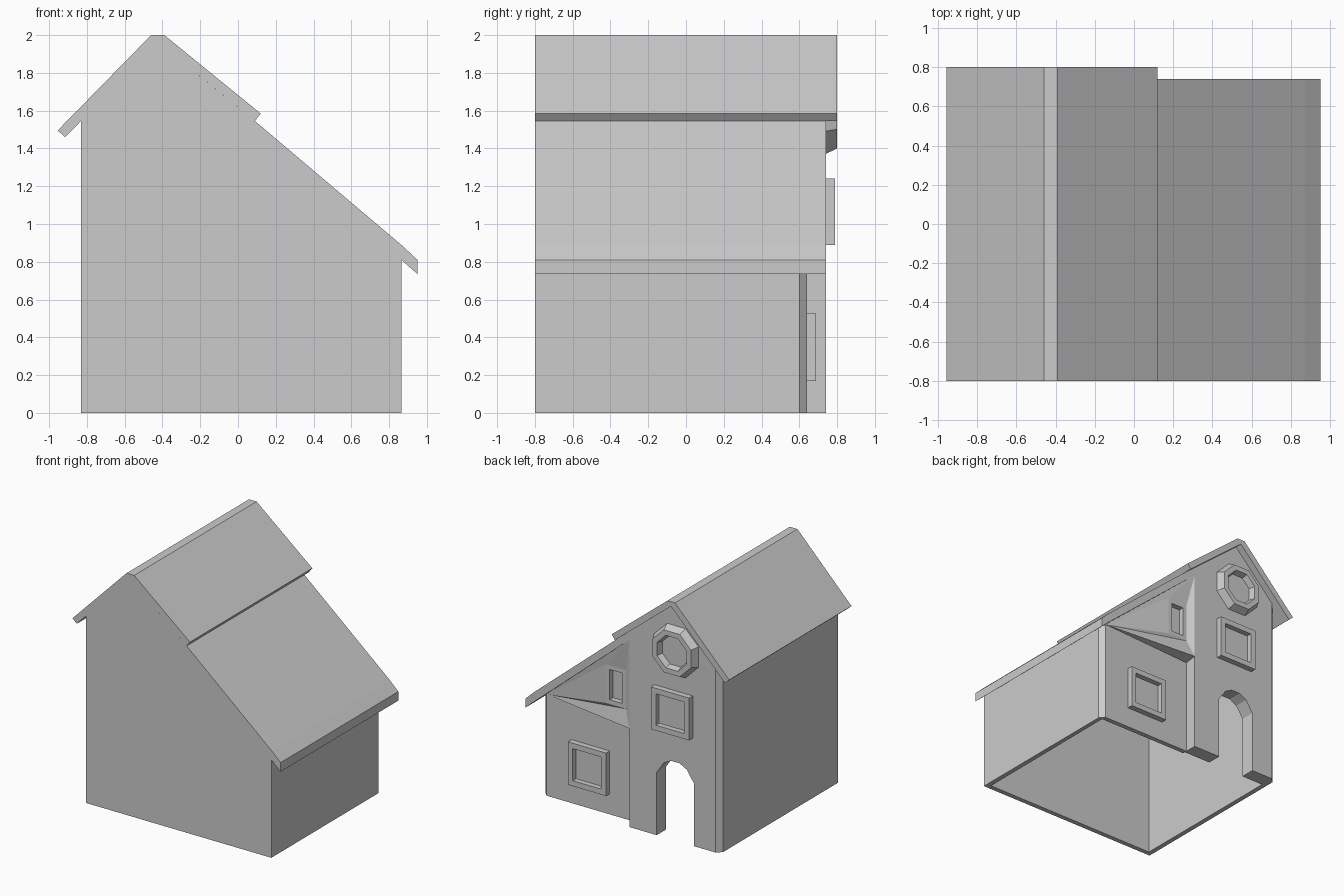
import bpy, bmesh, math

if "Cube" in bpy.data.objects:
    bpy.data.objects.remove(bpy.data.objects["Cube"])


def finish(name, bm):
    bmesh.ops.remove_doubles(bm, verts=bm.verts, dist=1e-5)
    bmesh.ops.recalc_face_normals(bm, faces=bm.faces)
    me = bpy.data.meshes.new(name)
    bm.to_mesh(me)
    bm.free()
    ob = bpy.data.objects.new(name, me)
    bpy.context.collection.objects.link(ob)
    return ob


def loft(name, rings, cap_first=False, cap_last=True):
    """Join rings of equal length with quads and cap the ends."""
    bm = bmesh.new()
    vs = [[bm.verts.new(p) for p in r] for r in rings]
    n = len(vs[0])
    for a, b in zip(vs, vs[1:]):
        for i in range(n):
            j = (i + 1) % n
            bm.faces.new((a[i], a[j], b[j], b[i]))
    if cap_first:
        bm.faces.new(vs[0])
    if cap_last:
        bm.faces.new(vs[-1])
    return finish(name, bm)


def slab(name, xz, y0, y1):
    """Extrude an x-z profile along y."""
    return loft(name, [[(x, y, z) for x, z in xz] for y in (y0, y1)], True)


def column(name, xy, h):
    """Extrude an x-y plan upward from the ground."""
    return loft(name, [[(x, y, z) for x, y in xy] for z in (0, h)], True)


def rect(x0, x1, z0, z1, y, inset=0):
    a, b, c, d = x0 + inset, x1 - inset, z0 + inset, z1 - inset
    return [(a, y, c), (b, y, c), (b, y, d), (a, y, d)]


def octagon(cx, cz, r, y):
    return [(cx + r * math.cos(math.radians(22.5 + 45 * i)), y,
             cz + r * math.sin(math.radians(22.5 + 45 * i))) for i in range(8)]


def window(name, x0, x1, z0, z1, wall):
    loft(name, [rect(x0, x1, z0, z1, wall), rect(x0, x1, z0, z1, wall + .048),
                rect(x0, x1, z0, z1, wall + .048, .045),
                rect(x0, x1, z0, z1, wall + .004, .045)])


# Roof: steep upper part and long lower lean-to
slab("upper_roof", [(-.955, 1.495), (-.46, 2), (-.39, 2), (.12, 1.585),
                    (.09, 1.545), (-.423, 1.962), (-.915, 1.46)], -.8, .8)
slab("lower_roof", [(0, 1.618), (.09, 1.545), (.87, .885), (.95, .81), (.95, .735),
                    (.865, .81), (0, 1.548)], -.8, .74)

# Walls, open underneath
slab("front_wall", [(-.83, 0), (.865, 0), (.865, .81), (0, 1.548), (0, 1.618),
                    (-.423, 1.962), (-.83, 1.547)], -.8, -.76)
column("left_wall", [(-.83, -.8), (-.83, .70), (-.79, .74), (-.79, -.8)], 1.58)
column("right_wall", [(.865, -.8), (.865, .6), (.83, .64), (.825, -.8)], .83)
slab("wing_back_wall", [(0, 0), (.83, 0), (.83, .84), (0, 1.548)], .6, .64)

# Main back wall with an arched doorway notched into its profile
half = [(.17, 0), (.17, .52), (.105, .615), (.04, .65)]
arch = [(-.42 - x, z) for x, z in half] + [(-.42 + x, z) for x, z in reversed(half)]
slab("main_back_wall", [(-.79, 0)] + arch + [(0, 0), (0, 1.618), (-.423, 1.962),
                                             (-.79, 1.588)], .62, .74)

# Windows
window("main_window", -.58, -.23, .89, 1.24, .74)
window("wing_window", .25, .60, .17, .525, .64)
cx, cz = -.43, 1.575
loft("round_window", [octagon(cx, cz, .22, .74), octagon(cx, cz, .19, .80),
                      octagon(cx, cz, .145, .80), octagon(cx, cz, .13, .75)])

# Faceted gable bay, flaring from the wing eave to the main wall, with a narrow window
bay = rect(.055, .24, .95, 1.27, .705)
loft("bay_window", [bay, rect(.055, .24, .95, 1.27, .705, .035),
                    rect(.055, .24, .95, 1.27, .66, .035)])
bm = bmesh.new()
eave, top, low, under = [bm.verts.new(p) for p in (
    (.83, .64, .84), (0, .74, 1.548), (0, .74, .815), (0, .64, .80))]
lr, ll, ul, ur = [bm.verts.new(p) for p in bay]
for f in ((eave, top, ul), (eave, ul, ll), (top, low, lr, ur), (top, ur, ul),
          (eave, ll, lr), (eave, lr, low), (eave, low, under)):
    bm.faces.new(f)
finish("gable_bay", bm)
